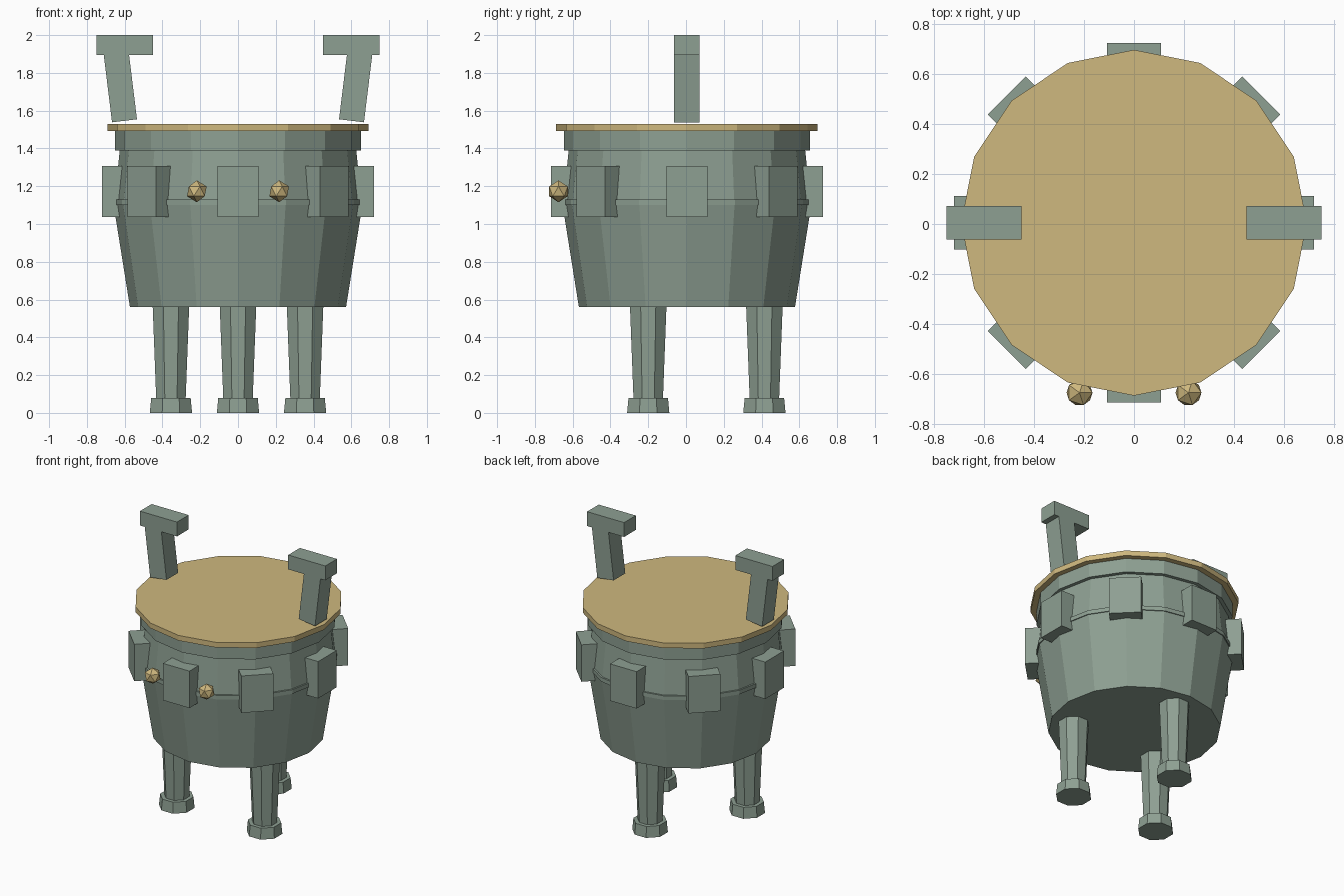
import bpy
from math import radians, pi, sin, cos

if "Cube" in bpy.data.objects:
    bpy.data.objects.remove(bpy.data.objects["Cube"])

CY = 0.005  # small y offset that centres the overall bounds


def material(name, rgb):
    m = bpy.data.materials.new(name)
    m.diffuse_color = (*rgb, 1)
    m.use_nodes = True
    m.node_tree.nodes["Principled BSDF"].inputs["Base Color"].default_value = m.diffuse_color
    return m


bronze = material("aged_bronze", (0.27, 0.35, 0.29))
gold = material("pale_gold", (0.62, 0.48, 0.21))


def finish(name, mat):
    ob = bpy.context.object
    ob.name = name
    ob.data.materials.append(mat)
    return ob


def frustum(name, sides, r1, r2, z1, z2, mat, x=0, y=0, turn=0):
    bpy.ops.mesh.primitive_cone_add(vertices=sides, radius1=r1, radius2=r2, depth=z2 - z1,
                                    location=(x, y + CY, (z1 + z2) / 2), rotation=(0, 0, turn))
    return finish(name, mat)


def box(name, size, loc, rot, mat):
    bpy.ops.mesh.primitive_cube_add(size=1, location=(loc[0], loc[1] + CY, loc[2]), rotation=rot)
    ob = finish(name, mat)
    ob.scale = size
    return ob


# Vessel body, waist ring, rim and lid (all 16-sided)
frustum("lower_bowl", 16, 0.572, 0.66, 0.56, 1.11, bronze)
frustum("upper_bowl", 16, 0.655, 0.625, 1.11, 1.40, bronze)
frustum("waist_ring", 16, 0.665, 0.665, 1.10, 1.13, bronze)
frustum("rim", 16, 0.652, 0.652, 1.39, 1.50, bronze)
frustum("lid", 16, 0.692, 0.692, 1.492, 1.53, gold)

# Three tapered octagonal legs with feet
for i in range(3):
    a = pi / 2 + i * 2 * pi / 3
    x, y = 0.41 * cos(a), 0.41 * sin(a)
    frustum(f"leg_{i + 1}", 8, 0.083, 0.106, 0.04, 0.60, bronze, x, y, pi / 8)
    frustum(f"foot_{i + 1}", 8, 0.121, 0.113, 0, 0.08, bronze, x, y, pi / 8)

# Eight raised blocks around the belly
for i in range(8):
    a = i * pi / 4
    box(f"belly_block_{i + 1}", (0.12, 0.215, 0.27), (0.66 * cos(a), 0.66 * sin(a), 1.173),
        (0, 0, a), bronze)

# Leaning handles with flat caps, and the front studs
for side, s in (("left", -1), ("right", 1)):
    box(f"{side}_handle_post", (0.133, 0.135, 0.38), (s * 0.624, 0, 1.735),
        (0, s * radians(7), 0), bronze)
    box(f"{side}_handle_cap", (0.30, 0.135, 0.105), (s * 0.60, 0, 1.9475), (0, 0, 0), bronze)
    bpy.ops.mesh.primitive_ico_sphere_add(subdivisions=1, radius=0.058,
                                          location=(s * 0.218, -0.675, 1.173))
    finish(f"{side}_front_stud", gold)
